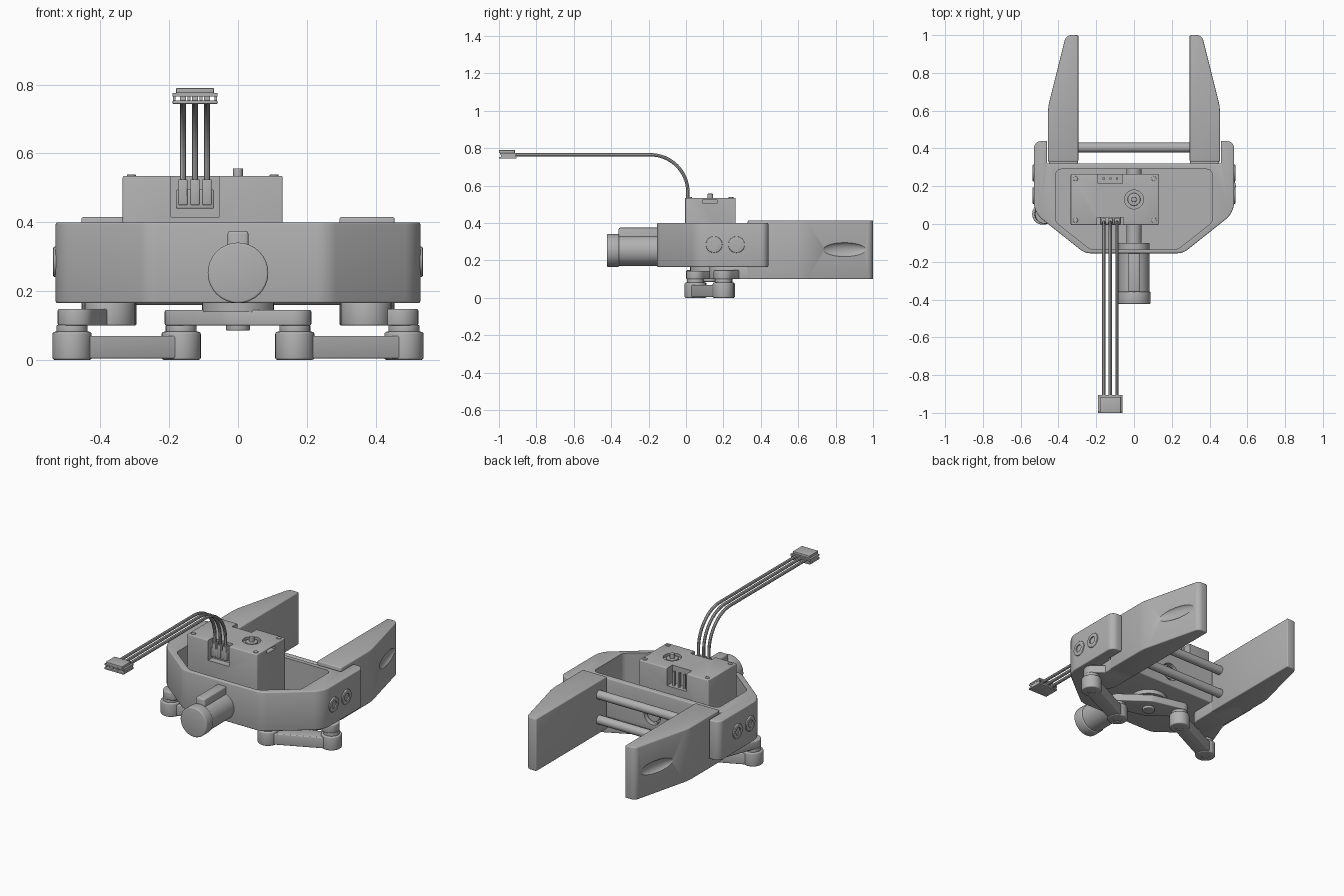
import bpy, bmesh, math
from mathutils import Vector
from mathutils.geometry import convex_hull_2d

cube = bpy.data.objects.get("Cube")
if cube:
    bpy.data.objects.remove(cube, do_unlink=True)

grey = bpy.data.materials.new("machined grey")
grey.use_nodes = True
grey.diffuse_color = (0.44, 0.44, 0.44, 1)
grey.node_tree.nodes["Principled BSDF"].inputs["Base Color"].default_value = (0.44, 0.44, 0.44, 1)

parts, cutters = [], []


def prism(name, pts, z0, z1, bevel=0.0, group=parts):
    """Extrude a 2D outline upward, with softened edges."""
    bm = bmesh.new()
    face = bm.faces.new([bm.verts.new((p[0], p[1], z0)) for p in pts])
    top = bmesh.ops.extrude_face_region(bm, geom=[face])["geom"]
    bmesh.ops.translate(bm, vec=(0, 0, z1 - z0),
                        verts=[v for v in top if isinstance(v, bmesh.types.BMVert)])
    bmesh.ops.recalc_face_normals(bm, faces=bm.faces)
    mesh = bpy.data.meshes.new(name)
    bm.to_mesh(mesh)
    bm.free()
    mesh.materials.append(grey)
    ob = bpy.data.objects.new(name, mesh)
    bpy.context.collection.objects.link(ob)
    if bevel:
        mod = ob.modifiers.new("soft edges", "BEVEL")
        mod.width, mod.segments, mod.angle_limit = bevel, 3, math.radians(40)
    group.append(ob)
    return ob


def box(name, x, y, z, bevel=0.0, group=parts):
    return prism(name, [(x[0], y[0]), (x[1], y[0]), (x[1], y[1]), (x[0], y[1])], *z, bevel, group)


def circle(c, r, n=32):
    return [Vector((c[0] + r * math.cos(math.tau * i / n), c[1] + r * math.sin(math.tau * i / n)))
            for i in range(n)]


def disc(name, c, r, z0, z1, bevel=0.0, group=parts):
    return prism(name, circle(c, r), z0, z1, bevel, group)


def rod(name, start, axis, r, length, bevel=0.0, group=parts):
    """Cylinder lying along the x or y axis."""
    ob = disc(name, (0, 0), r, 0, length, bevel, group)
    ob.rotation_euler = Vector(axis).to_track_quat("Z", "Y").to_euler()
    ob.location = start
    return ob


def hull(name, circles, z0, z1, bevel=0.0):
    pts = [p for c, r in circles for p in circle(c, r)]
    return prism(name, [pts[i] for i in convex_hull_2d(pts)], z0, z1, bevel)


def rounded(corners, n=8):
    """Round each (x, y, radius) corner of an outline."""
    out = []
    for i, (x, y, r) in enumerate(corners):
        p = Vector((x, y))
        a = (Vector(corners[i - 1][:2]) - p).normalized()
        b = (Vector(corners[(i + 1) % len(corners)][:2]) - p).normalized()
        half = a.angle(b) / 2
        if r == 0:
            out.append(p)
            continue
        centre = p + (a + b).normalized() * r / math.sin(half)
        s, e = p + a * r / math.tan(half) - centre, p + b * r / math.tan(half) - centre
        turn = s.angle_signed(e)
        for k in range(n + 1):
            t = -turn * k / n
            out.append(centre + Vector((s.x * math.cos(t) - s.y * math.sin(t),
                                        s.x * math.sin(t) + s.y * math.cos(t))))
    return out


def both_sides(right):
    return right + [(-x, y, r) for x, y, r in reversed(right)]


def cut(ob, cutter):
    mod = ob.modifiers.new("cut", "BOOLEAN")
    mod.operation, mod.solver, mod.object = "DIFFERENCE", "EXACT", cutter


# Housing: open tray with two rear cheeks
outline = both_sides([(.26, -.155, .09), (.53, .06, .12), (.53, .44, .04), (.46, .44, .006), (.46, .32, .006)])
housing = prism("housing", outline, .165, .4, .013)
cavity = prism("cavity_cutter", rounded(both_sides([(.23, -.135, .07), (.415, .01, .04), (.415, .29, .03)])),
               .19, .5, group=cutters)
cut(housing, cavity)
cut(housing, rod("bore_cutter", (0, .26, .255), (0, 1, 0), .055, .1, group=cutters))
mesh = housing.data
bm = bmesh.new()
face = bm.faces.new([bm.verts.new((p.x, p.y, .165)) for p in rounded(outline)])
top = bmesh.ops.extrude_face_region(bm, geom=[face])["geom"]
bmesh.ops.translate(bm, vec=(0, 0, .235), verts=[v for v in top if isinstance(v, bmesh.types.BMVert)])
bmesh.ops.recalc_face_normals(bm, faces=bm.faces)
bm.to_mesh(mesh)
bm.free()

# Cheek bolts with stepped rings
for side in (-1, 1):
    for y in (.15, .27):
        bolt = rod("cheek_bolt", (side * .515, y, .285), (side, 0, 0), .044, .022, .004)
        cut(bolt, rod("bolt_socket_cutter", (side * .529, y, .285), (side, 0, 0), .022, .05, group=cutters))

# Front motor, key block and drive shaft
rod("motor_cap", (0, -.358, .253), (0, -1, 0), .088, .065, .006)
rod("motor_body", (0, -.1, .253), (0, -1, 0), .082, .265)
box("motor_key", (-.03, .03), (-.36, -.14), (.25, .375), .008)
rod("motor_shaft", (0, -.15, .255), (0, 1, 0), .04, .46)

# Servo box with plug recesses
servo = box("servo_case", (-.335, .13), (-.005, .265), (.19, .535), .005)
for x, y, z in (((-.195, -.055), (-.05, .035), (.415, .6)), ((-.19, -.06), (.215, .3), (.43, .6)),
                ((.1, .2), (.09, .165), (.505, .525))):
    cut(servo, box("recess_cutter", x, y, z, group=cutters))
cut(servo, disc("hub_cutter", (0, .13), .05, .52, .6, group=cutters))
disc("servo_hub", (0, .13), .034, .5, .531, .003)
disc("hub_pin", (0, .13), .014, .52, .557, .002)
for x in (-.31, .105):
    for y in (.02, .24):
        disc("servo_screw", (x, y), .013, .53, .539, .002)
box("front_plug", (-.18, -.07), (-.002, .037), (.44, .495), .004)
for x in (-.16, -.125, -.09):
    box("header_pin", (x - .006, x + .006), (.235, .247), (.42, .515))
    box("plug_tooth", (x - .013, x + .013), (-.004, .03), (.45, .525), .003)

# Cable: three wires bending forward to a connector
path = [(.01, .5), (.01, .565)]
path += [(-.19 + .2 * math.cos(a), .565 + .2 * math.sin(a)) for a in (math.pi * i / 32 for i in range(1, 17))]
path.append((-.94, .765))
for x in (-.16, -.125, -.09):
    curve = bpy.data.curves.new("wire", "CURVE")
    curve.dimensions, curve.bevel_depth, curve.bevel_resolution = "3D", .009, 2
    line = curve.splines.new("POLY")
    line.points.add(len(path) - 1)
    for pt, (y, z) in zip(line.points, path):
        pt.co = (x, y, z, 1)
    curve.materials.append(grey)
    wire = bpy.data.objects.new("wire", curve)
    bpy.context.collection.objects.link(wire)
    parts.append(wire)
    box("connector_contact", (x - .009, x + .009), (-.985, -.92), (.752, .768))
box("connector_top", (-.18, -.07), (-1, -.915), (.775, .79), .002)
box("connector_flange", (-.19, -.06), (-.995, -.905), (.766, .775))
box("connector_base", (-.19, -.06), (-1, -.905), (.744, .754), .002)
for x in (-.185, -.1425, -.1075, -.065):
    box("connector_rib", (x - .004, x + .004), (-.99, -.91), (.75, .77))

# Gripper fingers with elliptical grip dimples
for side in (-1, 1):
    shape = [(.295, .33, 0), (.455, .33, 0), (.455, .62, .25), (.367, .97, .06), (.34, 1, .03), (.295, 1, 0)]
    shape[3:5] = [(.36, 1, .035)]
    finger = prism("finger", [(side * p.x, p.y) for p in rounded(shape)], .1, .415, .006)
    bpy.ops.mesh.primitive_uv_sphere_add(segments=48, ring_count=24, location=(side * .408, .85, .258))
    dimple = bpy.context.object
    dimple.name = "dimple_cutter"
    dimple.scale = (.028, .125, .04)
    dimple.rotation_euler.z = side * math.atan2(.095, .38)
    cutters.append(dimple)
    cut(finger, dimple)

# Cross rods between the fingers
for z in (.335, .185):
    rod("cross_rod", (-.32, .405, z), (1, 0, 0), .026, .64)

# Drive crank, half-turn symmetric links and finger levers under the tray
centre = Vector((0, .127))
disc("crank_hub", centre, .105, .14, .17)
disc("crank_screw", centre, .035, .085, .12, .004)
for side in (-1, 1):
    inner = centre + side * Vector((.165, -.077))
    outer = centre + side * Vector((.482, .073))
    if side < 0:
        outer.y = .053
    hull("crank_arm", [(centre, .085), (inner, .048)], .1, .145, .005)
    hull("link_web", [(inner, .04), (outer, .044)], .004, .07, .005)
    for p in (inner, outer):
        boss = disc("link_boss", p, .057, 0, .082, .007)
        cut(boss, disc("boss_cutter", p, .024, -.02, .012, group=cutters))
        disc("link_collar", p, .045, .075, .102, .003)
    ear = Vector((side * .472, outer.y))
    hull("lever_ear", [(ear, .052), ((side * .385, .26), .06)], .1, .148, .005)
    hull("finger_lever", [((side * .372, .2), .074), ((side * .375, .39), .079)], .1, .168, .005)

# Apply the modifiers, remove the cutters and smooth the curved faces
bpy.context.view_layer.update()
bpy.ops.object.select_all(action="DESELECT")
for ob in parts:
    ob.select_set(True)
bpy.context.view_layer.objects.active = parts[0]
bpy.ops.object.convert(target="MESH")
for ob in cutters:
    bpy.data.objects.remove(ob, do_unlink=True)
bpy.ops.object.shade_smooth_by_angle(angle=math.radians(35))
